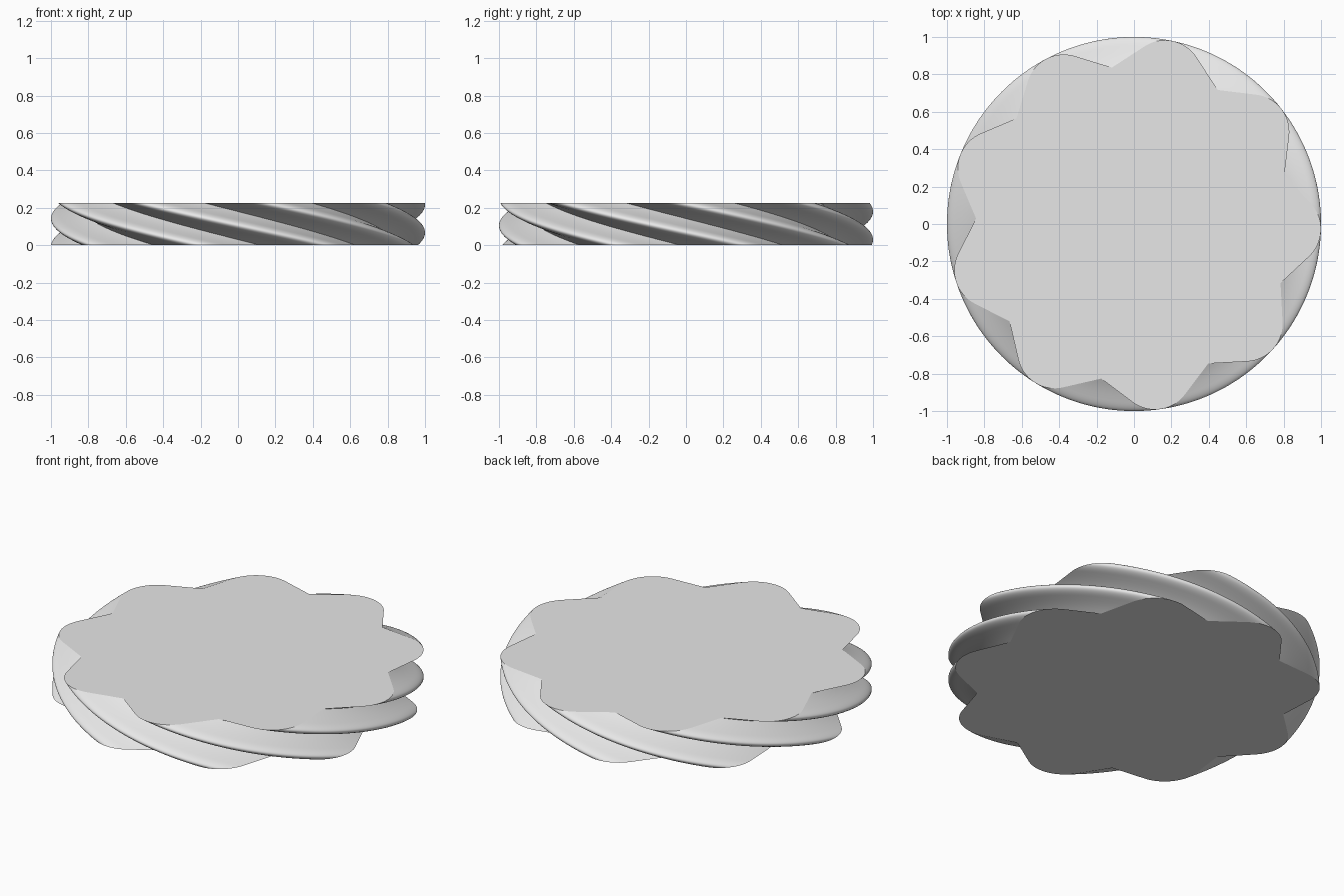
import bpy
import bmesh
from math import sin, cos, pi, radians, hypot, atan2

if "Cube" in bpy.data.objects:
    bpy.data.objects.remove(bpy.data.objects["Cube"], do_unlink=True)

LOBES = 9
HEIGHT = 0.225
TWIST = radians(60)        # turn from the top down to the base
TOP_ANGLE = radians(-2)    # direction of the first lobe tip on the top
NOTCH_RADIUS = 0.845
TIP_ROUND = 0.2            # radius of the rounded lobe tip
LAYERS = 40
ARC_STEPS = 8
FLANK_STEPS = 4


def lobe_profile():
    """Polar points of one lobe, from one notch up to just before the next."""
    notch = (NOTCH_RADIUS * cos(pi / LOBES), NOTCH_RADIUS * sin(pi / LOBES))
    arc = [(1 - TIP_ROUND + TIP_ROUND * cos(a), TIP_ROUND * sin(a))
           for a in (i / ARC_STEPS * pi / 4 for i in range(ARC_STEPS + 1))]
    end = arc[-1]
    flank = [(end[0] + (notch[0] - end[0]) * t, end[1] + (notch[1] - end[1]) * t)
             for t in (i / FLANK_STEPS for i in range(1, FLANK_STEPS + 1))]
    half = arc + flank
    lower = [(x, -y) for x, y in reversed(half[1:])]
    return [(hypot(x, y), atan2(y, x)) for x, y in lower + half[:-1]]


# Outline of the whole disc
outline = [(r, a + k * 2 * pi / LOBES) for k in range(LOBES) for r, a in lobe_profile()]

# Twisted body: stacked turned outlines with a flat cap at each end
bm = bmesh.new()
rings = []
for layer in range(LAYERS + 1):
    t = layer / LAYERS
    turn = TOP_ANGLE + TWIST * (1 - t)
    rings.append([bm.verts.new((r * cos(a + turn), r * sin(a + turn), t * HEIGHT))
                  for r, a in outline])
for low, high in zip(rings, rings[1:]):
    for i in range(len(low)):
        j = (i + 1) % len(low)
        bm.faces.new((low[i], low[j], high[j], high[i]))
bm.faces.new(rings[-1])
bm.faces.new(rings[0][::-1])

mesh = bpy.data.meshes.new("twisted_lobed_disc")
bm.to_mesh(mesh)
bm.free()
disc = bpy.data.objects.new("twisted_lobed_disc", mesh)
bpy.context.collection.objects.link(disc)

# Plain grey
grey = bpy.data.materials.new("light_grey")
grey.use_nodes = True
colour = (0.8, 0.8, 0.8, 1)
grey.diffuse_color = colour
grey.node_tree.nodes["Principled BSDF"].inputs["Base Color"].default_value = colour
mesh.materials.append(grey)

# Smooth lobes, sharp notches, flat caps
bpy.ops.object.select_all(action='DESELECT')
disc.select_set(True)
bpy.context.view_layer.objects.active = disc
bpy.ops.object.shade_smooth_by_angle(angle=radians(30))
for face in mesh.polygons:
    if len(face.vertices) > 4:
        face.use_smooth = False
